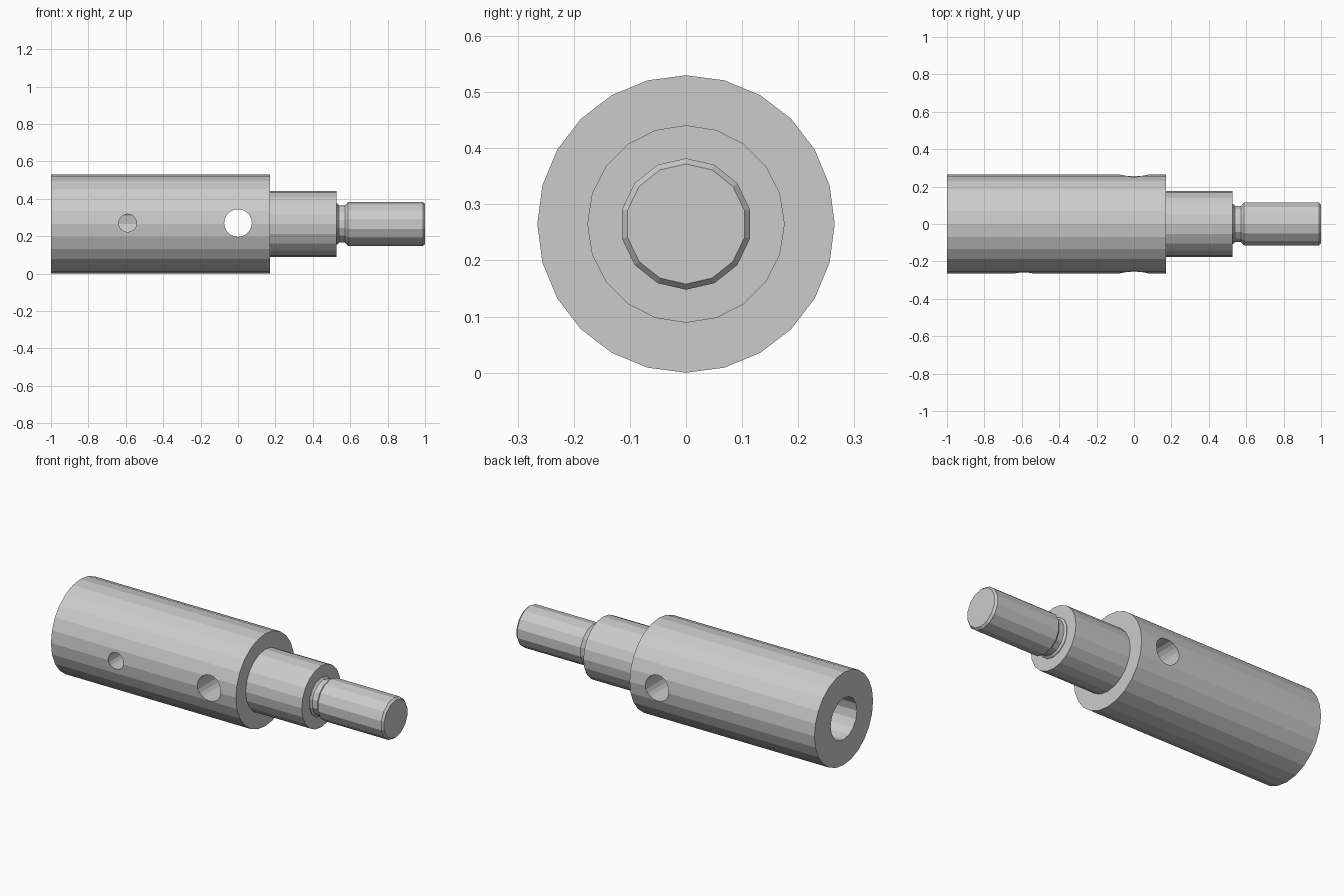
import bpy, bmesh
from math import cos, sin, pi, radians
from mathutils import Matrix

if "Cube" in bpy.data.objects:
    bpy.data.objects.remove(bpy.data.objects["Cube"])

ZC = 0.265  # height of the shaft axis


def lathe(name, profile, sides):
    """Closed solid turned around the x axis from (x, radius) points."""
    bm = bmesh.new()
    rings = [[bm.verts.new((x, r * sin(2 * pi * i / sides), ZC + r * cos(2 * pi * i / sides)))
              for i in range(sides)] for x, r in profile]
    for a, b in zip(rings, rings[1:]):
        for i in range(sides):
            j = (i + 1) % sides
            bm.faces.new((a[i], a[j], b[j], b[i]))
    bm.faces.new(rings[0])
    bm.faces.new(rings[-1])
    bmesh.ops.recalc_face_normals(bm, faces=bm.faces)
    return finish(name, bm)


def cross_drill(name, x, z, r, y0, y1, sides=20):
    """Cylinder along y used as a drill."""
    bm = bmesh.new()
    m = Matrix.Translation((x, (y0 + y1) / 2, z)) @ Matrix.Rotation(radians(90), 4, 'X')
    bmesh.ops.create_cone(bm, cap_ends=True, segments=sides, radius1=r, radius2=r,
                          depth=y1 - y0, matrix=m)
    return finish(name, bm)


def finish(name, bm):
    me = bpy.data.meshes.new(name)
    bm.to_mesh(me)
    bm.free()
    ob = bpy.data.objects.new(name, me)
    bpy.context.collection.objects.link(ob)
    return ob


def combine(target, other, operation):
    """Apply a boolean and remove the helper."""
    other.hide_render = True
    mod = target.modifiers.new(other.name, 'BOOLEAN')
    mod.object = other
    mod.operation = operation
    mod.solver = 'EXACT'
    bpy.context.view_layer.objects.active = target
    bpy.ops.object.modifier_apply(modifier=mod.name)
    bpy.data.objects.remove(other)


# Main sleeve
shaft = lathe("stepped_shaft", [(-1, 0.265), (0.172, 0.265)], 24)

# Shoulder and relieved, chamfered stud
combine(shaft, lathe("shoulder", [(0.12, 0.176), (0.527, 0.176)], 20), 'UNION')
combine(shaft, lathe("stud", [(0.45, 0.11), (0.53, 0.11), (0.54, 0.1), (0.572, 0.1),
                              (0.588, 0.117), (0.988, 0.117), (1, 0.107)], 14), 'UNION')

# Blind end bore, through cross hole and front set-screw hole
combine(shaft, lathe("end_bore", [(-1.1, 0.119), (-0.2, 0.119)], 16), 'DIFFERENCE')
combine(shaft, cross_drill("cross_hole", 0, 0.27, 0.074, -0.4, 0.4), 'DIFFERENCE')
combine(shaft, cross_drill("set_screw_hole", -0.59, 0.27, 0.048, -0.4, 0, 16), 'DIFFERENCE')
